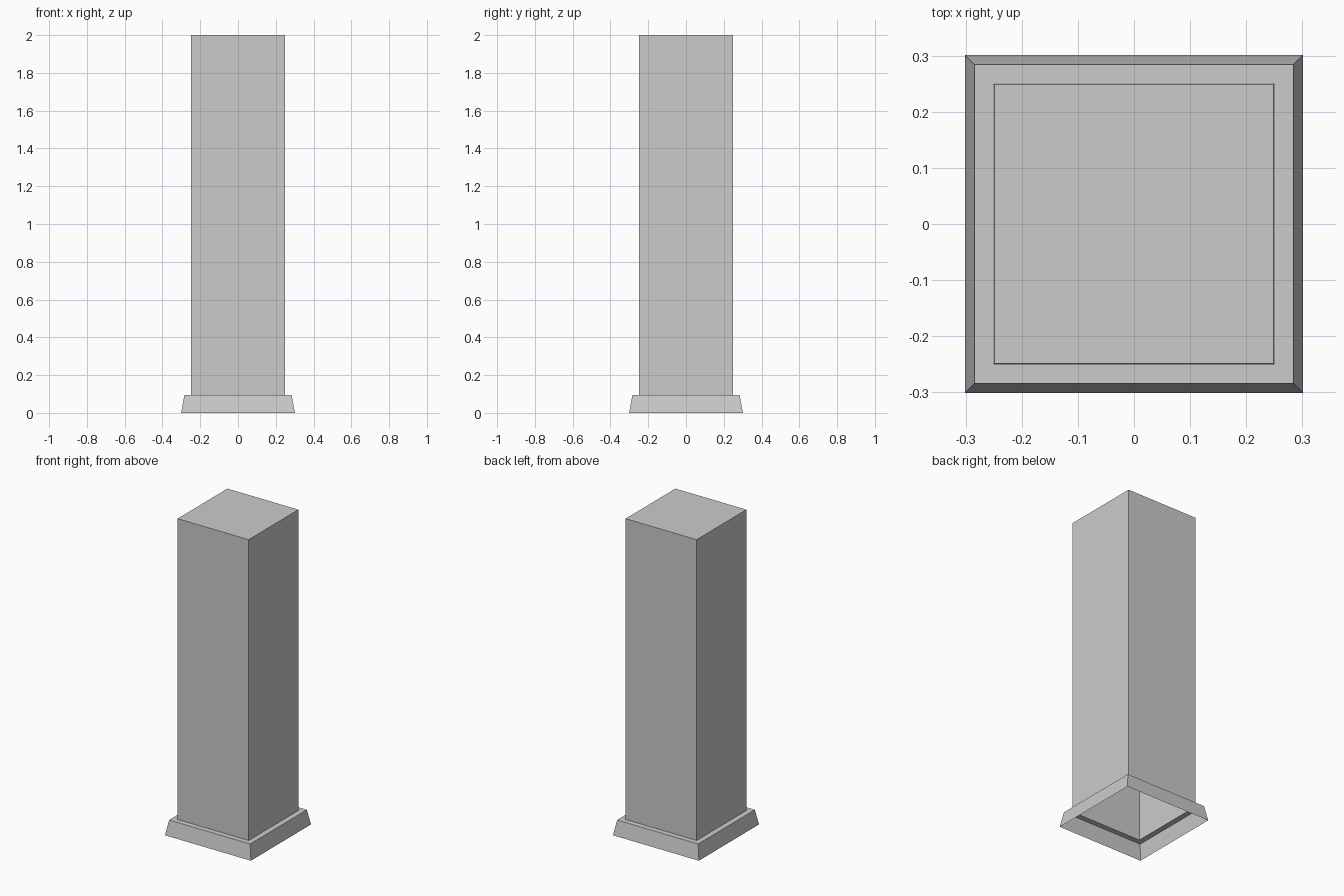
import bpy, bmesh

if "Cube" in bpy.data.objects:
    bpy.data.objects.remove(bpy.data.objects["Cube"])

# Square rings (half width, height) from the open bottom up to the cap
PROFILE = [(0.301, 0.0), (0.284, 0.095), (0.25, 0.095), (0.249, 2.0)]
CORNERS = [(-1, -1), (1, -1), (1, 1), (-1, 1)]

bm = bmesh.new()
rings = [[bm.verts.new((x * h, y * h, z)) for x, y in CORNERS] for h, z in PROFILE]

# Sloped skirt, ledge and shaft walls
for low, high in zip(rings, rings[1:]):
    for i in range(4):
        j = (i + 1) % 4
        bm.faces.new((low[i], low[j], high[j], high[i]))

# Flat cap; the underside stays open and hollow
bm.faces.new(rings[-1])

mesh = bpy.data.meshes.new("square_pillar")
bm.to_mesh(mesh)
bm.free()
pillar = bpy.data.objects.new("square_pillar", mesh)
bpy.context.collection.objects.link(pillar)
